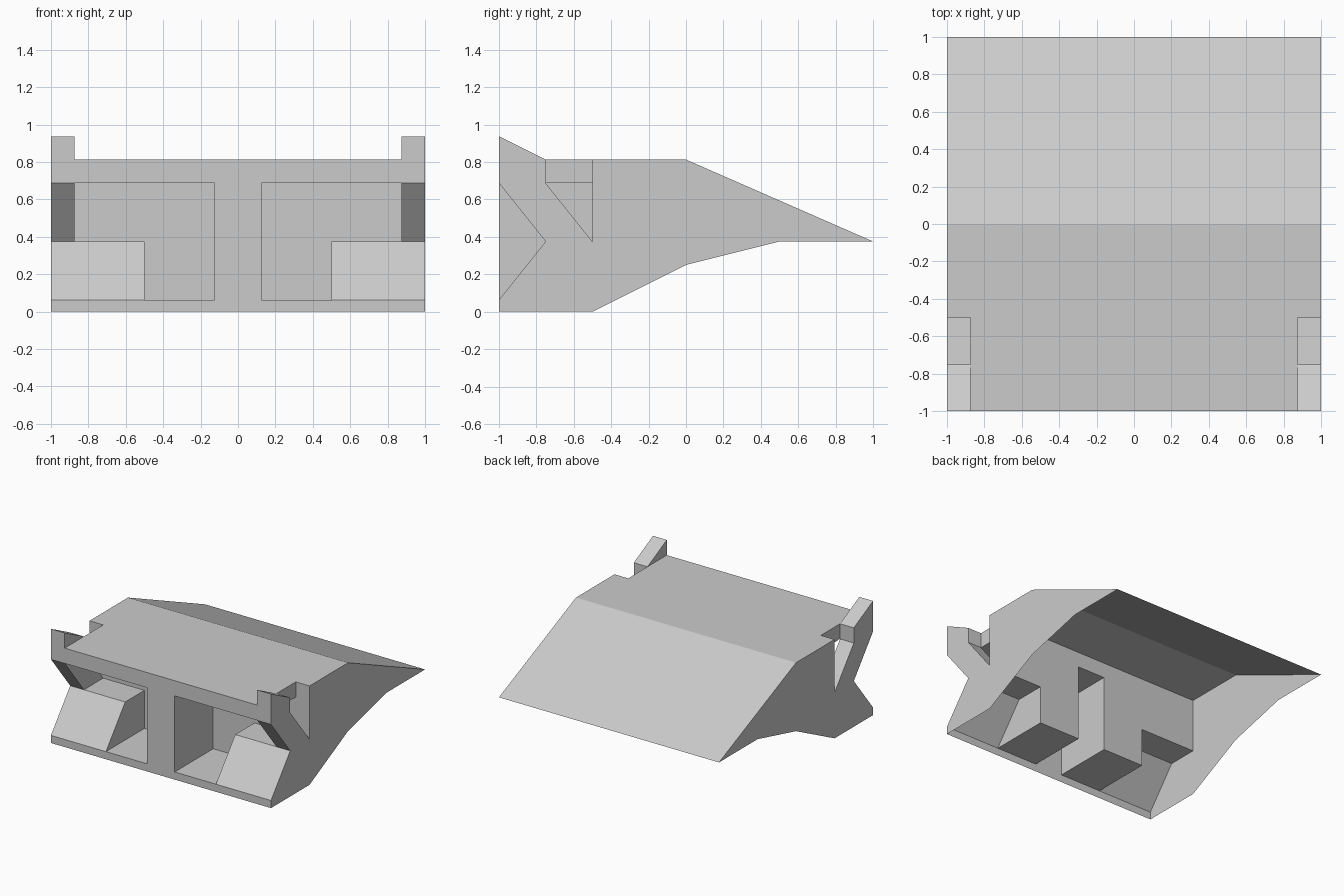
import bpy, bmesh

if "Cube" in bpy.data.objects:
    bpy.data.objects.remove(bpy.data.objects["Cube"])

# Key heights and lines shared by the parts
TOP, SHELF, MID, SILL = 0.8125, 0.6875, 0.375, 0.0625
FIN, COL, BLK = 0.875, 0.125, 0.5


def build(name, strips=(), panels=()):
    """strips: (x0, x1, yz path) swept along x; panels: (x, yz outline). Mirrored in x."""
    bm = bmesh.new()
    for x0, x1, path in strips:
        for (y, z), (v, w) in zip(path, path[1:]):
            quad = [(x0, y, z), (x1, y, z), (x1, v, w), (x0, v, w)]
            bm.faces.new([bm.verts.new(c) for c in quad])
    for x, outline in panels:
        bm.faces.new([bm.verts.new((x, y, z)) for y, z in outline])
    bmesh.ops.remove_doubles(bm, verts=bm.verts[:], dist=1e-4)
    mesh = bpy.data.meshes.new(name)
    bm.to_mesh(mesh)
    bm.free()
    obj = bpy.data.objects.new(name, mesh)
    bpy.context.collection.objects.link(obj)
    mirror = obj.modifiers.new("mirror", 'MIRROR')
    mirror.use_axis[0] = True
    return obj


# Roof: flat deck and long rear slope (the shell is open underneath)
build("roof", strips=[
    (0, FIN, [(-1, TOP), (-0.5, TOP)]),
    (0, 1, [(-0.5, TOP), (0, TOP), (1, MID)]),
])

# Outer side walls
build("side_wall", panels=[
    (1, [(-1, 0), (-0.5, 0), (0, 0.25), (0.5, MID), (1, MID), (0, TOP),
         (-0.5, TOP), (-0.5, MID), (-0.75, MID), (-1, SILL)]),
])

# Front face: sill, centre column and header
build("front_frame", strips=[
    (0, 1, [(-1, 0), (-1, SILL)]),
    (0, COL, [(-1, SILL), (-1, SHELF)]),
    (0, 1, [(-1, SHELF), (-1, TOP)]),
], panels=[
    (COL, [(-1, SILL), (-0.5, SILL), (-0.5, SHELF), (-1, SHELF)]),
])

# Header slab: underside, back, and the ends inside the corner notches
build("header_slab", strips=[
    (0, FIN, [(-0.5, TOP), (-0.5, SHELF), (-1, SHELF)]),
], panels=[
    (FIN, [(-0.75, SHELF), (-0.5, SHELF), (-0.5, TOP), (-0.75, TOP)]),
])

# Recess back walls and floor
build("recess", strips=[
    (COL, BLK, [(-1, SILL), (-0.5, SILL), (-0.5, SHELF)]),
    (BLK, FIN, [(-0.5, MID), (-0.5, SHELF)]),
    (FIN, 1, [(-0.5, MID), (-0.5, TOP)]),
])

# Sloped blocks in the outer half of each recess
build("sloped_block", strips=[
    (BLK, 1, [(-1, SILL), (-0.75, MID), (-0.5, MID)]),
], panels=[
    (BLK, [(-1, SILL), (-0.75, MID), (-0.5, MID), (-0.5, SILL)]),
])

# Corner fins with their slanted struts
build("corner_fin", strips=[
    (FIN, 1, [(-1, TOP), (-1, 0.9375), (-0.75, TOP), (-0.75, SHELF), (-0.5, MID)]),
    (FIN, 1, [(-0.75, MID), (-1, SHELF)]),
], panels=[
    (1, [(-1, SHELF), (-0.75, MID), (-0.5, MID), (-0.75, SHELF), (-0.75, TOP), (-1, 0.9375)]),
    (FIN, [(-1, TOP), (-1, 0.9375), (-0.75, TOP)]),
    (FIN, [(-1, SHELF), (-0.75, SHELF), (-0.5, MID), (-0.75, MID)]),
])
